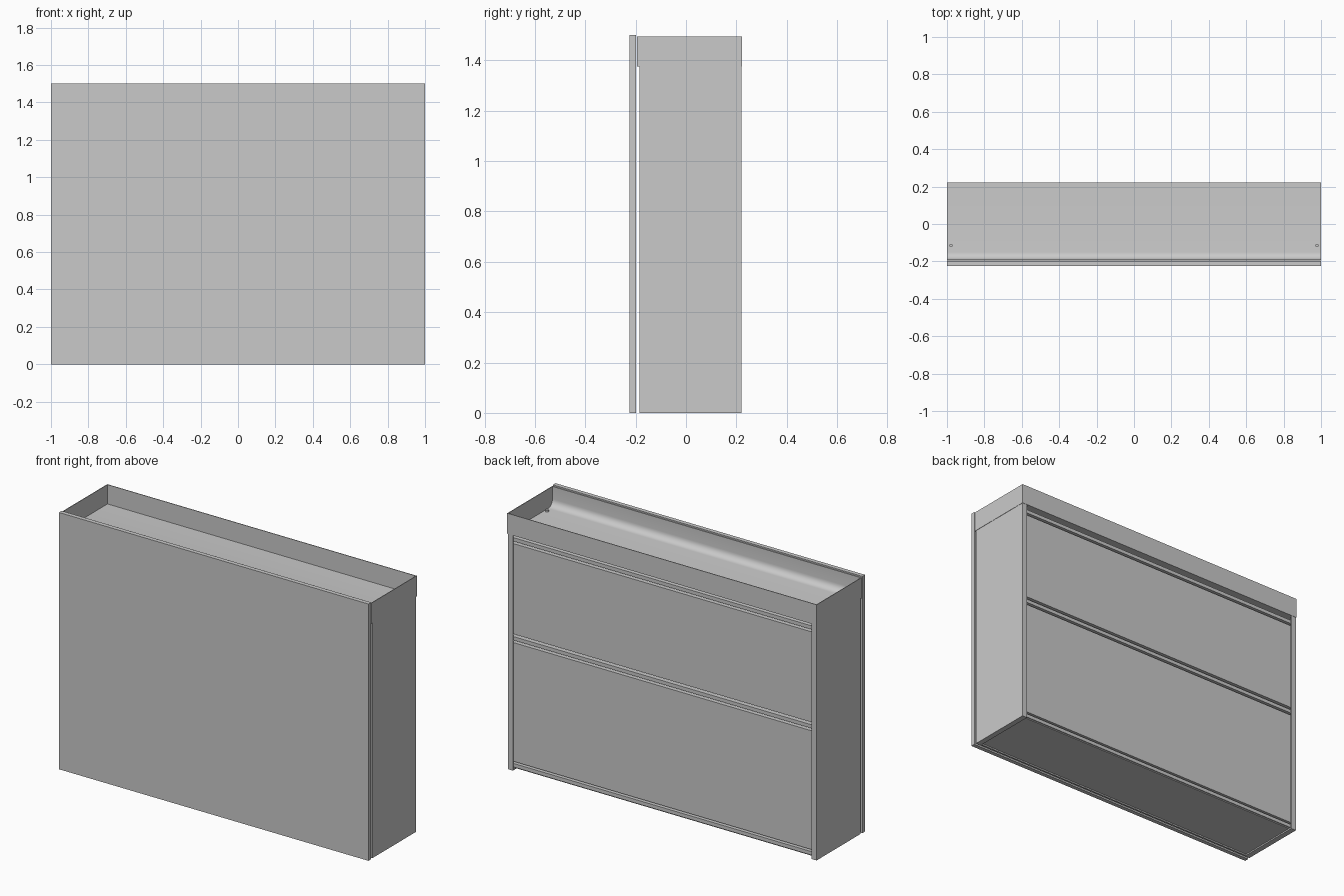
import bpy
import bmesh
from math import sin, cos, pi
from mathutils import Vector

if "Cube" in bpy.data.objects:
    bpy.data.objects.remove(bpy.data.objects["Cube"], do_unlink=True)

# Single painted-metal colour
grey = bpy.data.materials.new("mid_grey")
grey.use_nodes = True
colour = (0.59, 0.59, 0.59, 1)
grey.diffuse_color = colour
grey.node_tree.nodes["Principled BSDF"].inputs["Base Color"].default_value = colour


def finish(name, bm):
    mesh = bpy.data.meshes.new(name)
    bm.to_mesh(mesh)
    bm.free()
    mesh.materials.append(grey)
    ob = bpy.data.objects.new(name, mesh)
    bpy.context.collection.objects.link(ob)
    return ob


def box(name, x, y, z):
    """Box between pairs of limits on each axis."""
    bm = bmesh.new()
    bmesh.ops.create_cube(bm, size=1)
    for v in bm.verts:
        v.co = Vector([lim[0] if c < 0 else lim[1] for c, lim in zip(v.co, (x, y, z))])
    return finish(name, bm)


def extrusion(name, profile, half_length):
    """Closed y-z profile extruded along x."""
    bm = bmesh.new()
    face = bm.faces.new([bm.verts.new((-half_length, y, z)) for y, z in profile])
    new = bmesh.ops.extrude_face_region(bm, geom=[face])["geom"]
    verts = [g for g in new if isinstance(g, bmesh.types.BMVert)]
    bmesh.ops.translate(bm, verts=verts, vec=(2 * half_length, 0, 0))
    bmesh.ops.recalc_face_normals(bm, faces=bm.faces)
    return finish(name, bm)


FRONT, BACK, TOP, RIM = -0.185, 0.22, 1.375, 1.495
SKIN = 0.01
OUT = 0.998      # half width of the body, just inside the tray
LIP = 0.965      # inner edge of the folded lips

# Front sheet with folded edges, standing clear of the cabinet
box("front_panel", (-1, 1), (-0.224, -0.212), (0, 1.5))
for name, z in (("bottom", (0, SKIN)), ("top", (1.49, 1.5))):
    box("front_panel_%s_fold" % name, (-1, 1), (-0.212, -0.199), z)

# Cabinet front and bottom
box("cabinet_front", (-0.99, 0.99), (FRONT, FRONT + SKIN), (0, TOP))
box("cabinet_bottom", (-0.99, 0.99), (FRONT + SKIN, 0.2), (0.008, 0.018))

# Sides, folded lips and tray ends, mirrored left and right
for side, s in (("left", 1), ("right", -1)):
    def span(a, b):
        return sorted((s * a, s * b))
    box(side + "_side", span(0.988, OUT), (FRONT, BACK), (0, TOP))
    box(side + "_rear_lip", span(LIP, 0.988), (BACK - 0.006, BACK), (0, TOP))
    box(side + "_bottom_lip", span(LIP, 0.988), (FRONT + SKIN, BACK - 0.006), (0, 0.008))
    box(side + "_front_fold", span(0.99, 1), (-0.212, -0.199), (SKIN, 1.49))
    box(side + "_tray_wall", span(0.996, 1), (-0.194, 0.222), (TOP, RIM))
    # small fixing on the tray floor
    bm = bmesh.new()
    bmesh.ops.create_cone(bm, cap_ends=True, segments=12, radius1=0.009,
                          radius2=0.009, depth=0.01)
    bmesh.ops.translate(bm, verts=bm.verts, vec=(s * 0.978, -0.115, 1.387))
    finish(side + "_tray_fixing", bm)

# Back: two broad panels and three rails, with narrow slots between them
PANEL = (0.175, 0.206)
box("back_liner", (-0.988, 0.988), (0.165, 0.175), (0.018, TOP))
for name, z in (("lower", (0.047, 0.741)), ("upper", (0.791, 1.319))):
    box(name + "_back_panel", (-0.988, 0.988), PANEL, z)
for name, z in (("bottom", 0.014), ("middle", 0.755), ("top", 1.333)):
    box(name + "_back_rail", (-0.988, 0.988), PANEL, (z, z + 0.021))

# Shallow open tray, its floor curving up into the front wall
RADIUS, FLOOR, INNER = 0.04, 1.382, -0.19
curve = [(INNER + RADIUS * (1 - cos(a)), FLOOR + RADIUS * (1 - sin(a)))
         for a in (i * pi / 12 for i in range(7))]
tray = extrusion("tray", [(-0.194, TOP), (-0.194, RIM), (INNER, RIM)] + curve +
                 [(0.218, FLOOR), (0.218, RIM), (0.222, RIM), (0.222, TOP)], 0.996)
bpy.context.view_layer.objects.active = tray
tray.select_set(True)
bpy.ops.object.shade_smooth_by_angle()
